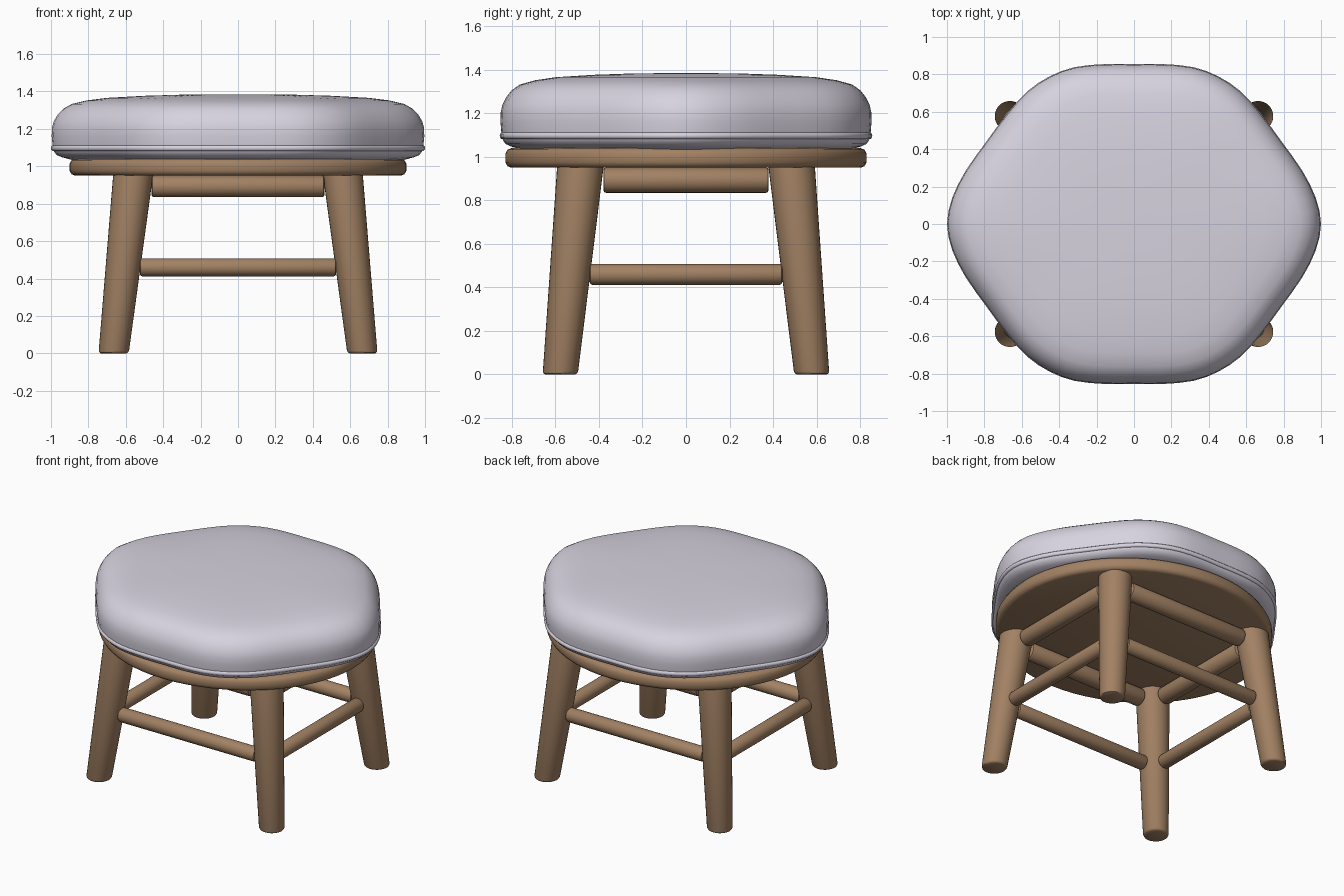
import bpy, bmesh, math
from mathutils import Vector

if "Cube" in bpy.data.objects:
    bpy.data.objects.remove(bpy.data.objects["Cube"])


def material(name, rgb):
    m = bpy.data.materials.new(name)
    m.diffuse_color = (*rgb, 1)
    m.use_nodes = True
    m.node_tree.nodes["Principled BSDF"].inputs["Base Color"].default_value = m.diffuse_color
    return m


wood = material("wood", (0.36, 0.22, 0.125))
fabric = material("fabric", (0.68, 0.65, 0.74))


def loft(name, rings, mat, angle=40):
    """Skin a stack of closed rings and cap both ends."""
    bm = bmesh.new()
    loops = [[bm.verts.new(p) for p in ring] for ring in rings]
    n = len(loops[0])
    for a, b in zip(loops, loops[1:]):
        for i in range(n):
            j = (i + 1) % n
            bm.faces.new((a[i], a[j], b[j], b[i]))
    bm.faces.new(loops[0][::-1])
    bm.faces.new(loops[-1])
    bmesh.ops.recalc_face_normals(bm, faces=bm.faces)
    me = bpy.data.meshes.new(name)
    bm.to_mesh(me)
    bm.free()
    ob = bpy.data.objects.new(name, me)
    bpy.context.collection.objects.link(ob)
    me.materials.append(mat)
    bpy.ops.object.select_all(action='DESELECT')
    ob.select_set(True)
    bpy.context.view_layer.objects.active = ob
    bpy.ops.object.shade_smooth_by_angle(angle=math.radians(angle))
    return ob


def circle(n, rx=1, ry=1):
    return [(rx * math.cos(2 * math.pi * i / n), ry * math.sin(2 * math.pi * i / n)) for i in range(n)]


def smooth_loop(pts, steps):
    """Catmull-Rom curve through a closed list of points."""
    out, n = [], len(pts)
    for i in range(n):
        p = [Vector(pts[(i + k) % n]) for k in (-1, 0, 1, 2)]
        for s in range(steps):
            t = s / steps
            out.append(0.5 * (2 * p[1] + (p[2] - p[0]) * t
                              + (2 * p[0] - 5 * p[1] + 4 * p[2] - p[3]) * t * t
                              + (3 * p[1] - p[0] - 3 * p[2] + p[3]) * t ** 3))
    return out


# Cushion: rounded hexagon outline, quarter mirrored
quarter = [(1, 0), (0.972, 0.14), (0.9, 0.285), (0.79, 0.44), (0.675, 0.595),
           (0.57, 0.71), (0.45, 0.79), (0.32, 0.838), (0.16, 0.855), (0, 0.855)]
half = quarter + [(-x, y) for x, y in quarter[-2::-1]]
outline = smooth_loop(half + [(x, -y) for x, y in half[-2:0:-1]], 2)


def scaled(shape, profile):
    """Rings of a flat shape, inset by (inset, z) pairs."""
    return [[(x * (1 - d), y * (1 - d), z) for x, y in shape] for d, z in profile]


loft("cushion", scaled(outline, [
    (0.5, 1.035), (0.11, 1.035), (0.06, 1.048), (0.03, 1.06), (0.012, 1.085), (0.008, 1.12),
    (0.004, 1.16), (0.005, 1.205), (0.015, 1.24), (0.035, 1.275), (0.065, 1.307), (0.11, 1.333),
    (0.19, 1.352), (0.30, 1.366), (0.5, 1.377), (0.7, 1.383), (0.9, 1.385)]), fabric, 60)

# Piping round the cushion's lower edge
loft("cushion_piping", scaled(outline, [
    (0.03, 1.083), (0.008, 1.083), (0.001, 1.09), (0, 1.097), (0.001, 1.104),
    (0.008, 1.112), (0.03, 1.112)]), fabric, 60)

# Wooden seat board with rounded rim
loft("seat_board", scaled(circle(64, 0.9, 0.83), [
    (0.033, 0.95), (0.012, 0.957), (0, 0.975), (0, 1.015), (0.012, 1.033), (0.033, 1.04)]), wood)

# Splayed tapered legs, level at the floor
FOOT, TOP, H = Vector((0.665, 0.578)), Vector((0.56, 0.485)), 0.96


def leg_centre(z):
    return FOOT.lerp(TOP, z / H)


for sx, side in ((1, "right"), (-1, "left")):
    for sy, end in ((-1, "front"), (1, "back")):
        rings = []
        for z, r in ((0, 0.068), (0.004, 0.076), (0.014, 0.081), (H, 0.107)):
            c = leg_centre(z)
            rings.append([(sx * c.x + x * r, sy * c.y + y * r, z) for x, y in circle(32)])
        loft(f"{end}_{side}_leg", rings, wood)


# Rails between the legs, with softened ends
def rail(name, along_x, offset, z, r, half_len):
    rings = []
    e = 0.012
    for t, rr in ((-half_len, r - e), (-half_len + e * 0.3, r - e * 0.3), (-half_len + e, r),
                  (half_len - e, r), (half_len - e * 0.3, r - e * 0.3), (half_len, r - e)):
        rings.append([(t, offset + a * rr, z + b * rr) if along_x else (offset + a * rr, t, z + b * rr)
                      for a, b in circle(24)])
    loft(name, rings, wood)


for level, z, r, lx, ly in (("upper", 0.893, 0.058, 0.462, 0.38), ("lower", 0.46, 0.048, 0.525, 0.443)):
    c = leg_centre(z)
    for s, fb, lr in ((-1, "front", "left"), (1, "back", "right")):
        rail(f"{level}_{fb}_rail", True, s * c.y, z, r, lx)
        rail(f"{level}_{lr}_rail", False, s * c.x, z, r, ly)
